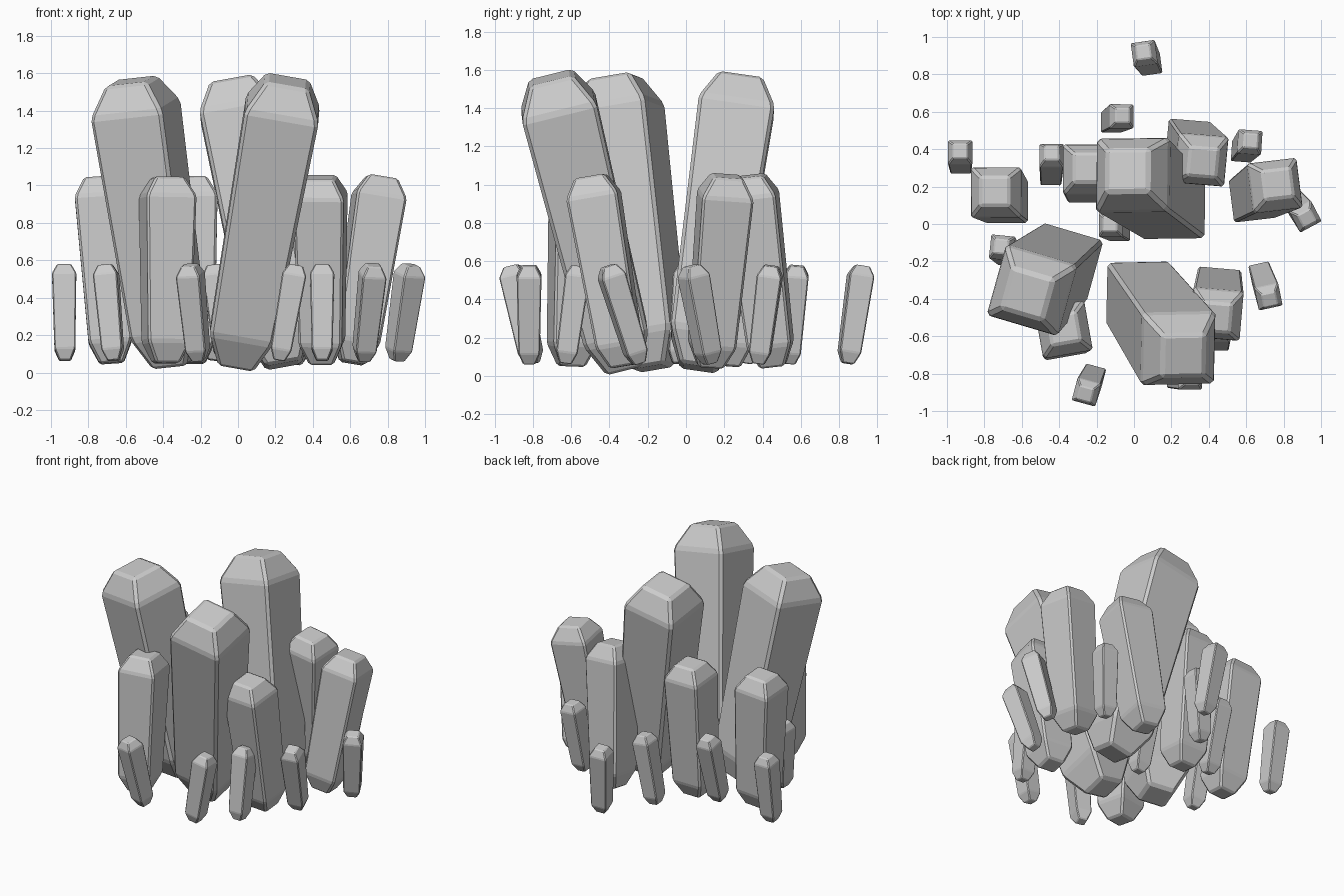
import bpy, bmesh
from math import radians
from mathutils import Vector, Matrix

if "Cube" in bpy.data.objects:
    bpy.data.objects.remove(bpy.data.objects["Cube"])

# Rings of every crystal: (fraction along length, half width as a share of full width)
RINGS = [(0.0, 0.24), (0.115, 0.43), (0.90, 0.5), (1.0, 0.29)]


def crystal(name, base, tip, width, twist=0):
    """Square crystal with blunt tapered ends, running from base to tip."""
    base, tip = Vector(base), Vector(tip)
    axis = tip - base
    rot = (Vector((0, 0, 1)).rotation_difference(axis).to_matrix()
           @ Matrix.Rotation(radians(twist), 3, 'Z'))
    bm = bmesh.new()
    loops = []
    for t, h in RINGS:
        r = h * width
        loops.append([bm.verts.new(base + rot @ Vector((sx * r, sy * r, t * axis.length)))
                      for sx, sy in ((-1, -1), (1, -1), (1, 1), (-1, 1))])
    for lo, hi in zip(loops, loops[1:]):
        for i in range(4):
            j = (i + 1) % 4
            bm.faces.new((lo[i], lo[j], hi[j], hi[i]))
    bm.faces.new(loops[0][::-1])
    bm.faces.new(loops[-1])
    bmesh.ops.bevel(bm, geom=bm.edges[:], offset=0.045 * width, segments=1,
                    affect='EDGES', profile=0.5)
    mesh = bpy.data.meshes.new(name)
    bm.to_mesh(mesh)
    bm.free()
    obj = bpy.data.objects.new(name, mesh)
    bpy.context.collection.objects.link(obj)


# Each entry: base x, base y, tip x, tip y, twist
large = [
    (-0.345, -0.18, -0.57, -0.375, -16),
    (0.245, 0.065, -0.035, 0.285, 0),
    (-0.01, -0.325, 0.265, -0.705, 0),
]
medium = [
    (-0.675, 0.115, -0.745, 0.175, 0),
    (-0.385, -0.60, -0.375, -0.56, 10),
    (-0.24, 0.22, -0.245, 0.30, 0),
    (0.45, -0.33, 0.44, -0.50, -5),
    (0.615, 0.125, 0.77, 0.215, 7),
    (0.28, 0.455, 0.37, 0.33, -5),
]
small = [
    (0.095, 0.845, 0.05, 0.92, 8),
    (-0.13, 0.54, -0.06, 0.58, 0),
    (0.57, 0.38, 0.625, 0.445, -4),
    (-0.925, 0.315, -0.93, 0.39, 0),
    (-0.445, 0.245, -0.44, 0.38, 0),
    (0.85, 0.125, 0.925, 0.03, 28),
    (-0.665, -0.175, -0.71, -0.12, -6),
    (-0.21, -0.80, -0.26, -0.91, -15),
    (0.67, -0.245, 0.725, -0.405, 12),
    (0.45, -0.63, 0.45, -0.56, 0),
    (0.22, -0.82, 0.31, -0.82, 0),
    (-0.07, -0.04, -0.13, 0.0, 0),
]

# Tall, middle and short groups: base height, tip height, width
for label, group, z0, z1, width in (
        ("large_crystal", large, 0.04, 1.56, 0.40),
        ("medium_crystal", medium, 0.05, 1.045, 0.27),
        ("small_crystal", small, 0.065, 0.575, 0.13)):
    for n, (bx, by, tx, ty, twist) in enumerate(group, 1):
        crystal(f"{label}_{n}", (bx, by, z0), (tx, ty, z1), width, twist)
